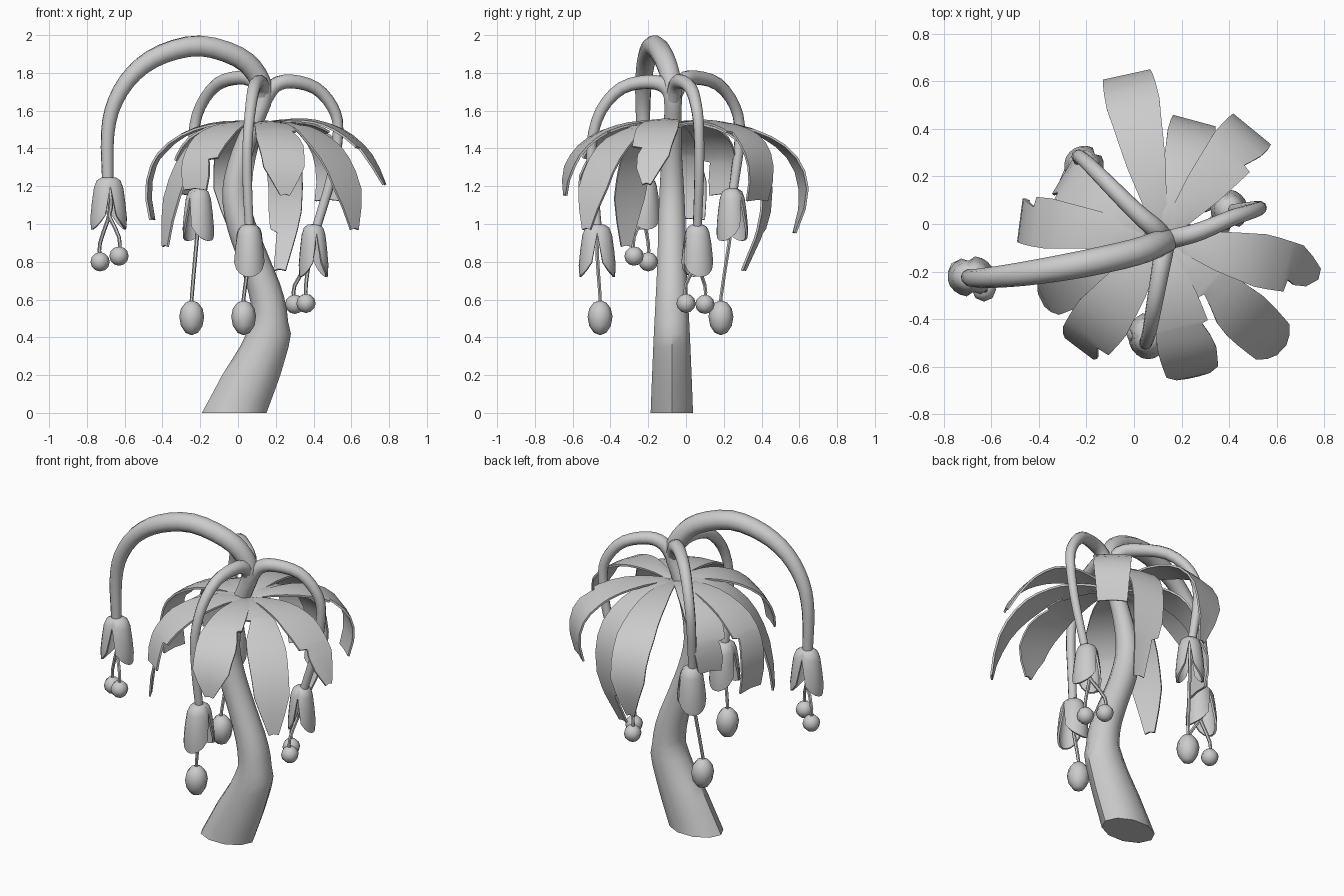
import bpy, bmesh
from math import cos, sin, pi, radians, atan2
from mathutils import Vector

if "Cube" in bpy.data.objects:
    bpy.data.objects.remove(bpy.data.objects["Cube"])


def finish(name, bm, thick=0, angle=40):
    bmesh.ops.remove_doubles(bm, verts=bm.verts, dist=0.0005)
    bmesh.ops.recalc_face_normals(bm, faces=bm.faces)
    if thick:
        bmesh.ops.solidify(bm, geom=bm.faces[:], thickness=thick)
        bmesh.ops.recalc_face_normals(bm, faces=bm.faces)
    me = bpy.data.meshes.new(name)
    bm.to_mesh(me)
    bm.free()
    me.shade_smooth()
    me.set_sharp_from_angle(angle=radians(angle))
    ob = bpy.data.objects.new(name, me)
    bpy.context.collection.objects.link(ob)
    return ob


def interp(table, t):
    for (t0, a), (t1, b) in zip(table, table[1:]):
        if t <= t1:
            return a + (b - a) * (t - t0) / (t1 - t0)
    return table[-1][1]


def spline(pts, steps):
    """Catmull-Rom through (x, y, z, radius) points."""
    p = [Vector(q) for q in pts]
    p = [2 * p[0] - p[1]] + p + [2 * p[-1] - p[-2]]
    out = []
    for i in range(1, len(p) - 2):
        a, b, c, d = p[i - 1:i + 3]
        for k in range(steps):
            t = k / steps
            out.append(0.5 * (2 * b + (c - a) * t + (2 * a - 5 * b + 4 * c - d) * t * t
                              + (3 * b - a - 3 * c + d) * t ** 3))
    return out + [p[-2]]


def tube(name, pts, sides=10, steps=3, foot=None):
    """Tapered sweep; foot gives (z, x stretch) for level rings near the ground."""
    path = spline(pts, steps)
    bm = bmesh.new()
    rings, u = [], Vector((1, 0, 0))
    for i, q in enumerate(path):
        c = q.to_3d()
        tan = (path[min(i + 1, len(path) - 1)].to_3d() - path[max(i - 1, 0)].to_3d()).normalized()
        level = foot and c.z < foot[-1][0]
        if level:
            tan = Vector((0, 0, 1))
        u = (u - tan * u.dot(tan)).normalized()
        v = tan.cross(u)
        ring = []
        for k in range(sides):
            a = 2 * pi * k / sides
            co = c + (u * cos(a) + v * sin(a)) * q[3]
            if level:
                co.x = c.x + (co.x - c.x) * interp(foot, c.z)
            ring.append(bm.verts.new(co))
        rings.append(ring)
    for r0, r1 in zip(rings, rings[1:]):
        for k in range(sides):
            bm.faces.new((r0[k], r0[(k + 1) % sides], r1[(k + 1) % sides], r1[k]))
    bm.faces.new(rings[0][::-1])
    bm.faces.new(rings[-1])
    return finish(name, bm)


def leaf(name, tip, frac, z2, hw, tipw, notches):
    """Drooping blade along a cubic; notches are (t, side, depth) tears in its edge."""
    root, tip = Vector((0.12, -0.06, 1.52)), Vector(tip)
    flat = Vector((tip.x - root.x, tip.y - root.y, 0))
    side = Vector((-flat.y, flat.x, 0)).normalized()
    p1 = root + flat * 0.35
    p1.z = 1.585
    p2 = root + flat * frac
    p2.z = z2
    ts = [i / 12 for i in range(13)]
    for t0, _, _ in notches:
        ts += [t0 - 0.012, t0]
    shape = [(0, 0.2), (0.15, 0.4), (0.35, 0.75), (0.6, 1), (0.85, 0.88), (1, tipw)]
    bm = bmesh.new()
    rows = []
    for t in sorted(ts):
        s = 1 - t
        c = root * s ** 3 + p1 * 3 * s * s * t + p2 * 3 * s * t * t + tip * t ** 3
        row = []
        for sd in (-1, 0, 1):
            w = interp(shape, t) * hw
            for t0, ns, depth in notches:
                if ns == sd and t0 <= t < t0 + 0.15:
                    w *= 1 - depth * (1 - (t - t0) / 0.15)
            row.append(bm.verts.new(c + side * sd * w + Vector((0, 0, 0.008 * (1 - abs(sd))))))
        rows.append(row)
    for a, b in zip(rows, rows[1:]):
        for k in (0, 1):
            bm.faces.new((a[k], a[k + 1], b[k + 1], b[k]))
    finish(name, bm, 0.012)


def flower(name, top, ang, flare):
    """Bell split into two opposite petals lying along the vine direction."""
    prof = [(0, 0.0), (0.004, 0.04), (0.02, 0.064), (0.06, 0.079), (0.14, 0.09), (0.22, 0.098), (0.28, 0.094)]
    bm = bmesh.new()
    for half in (0, pi):
        grid = []
        for j in range(11):
            phi = -pi / 2 + pi * j / 10
            end = 0.05 + 0.23 * max(cos(phi), 0) ** 0.35
            col = []
            for d, _ in prof:
                d = d / 0.28 * end
                r = interp(prof, d)
                lx, ly = r * cos(phi + half) * flare, r * sin(phi + half) * 0.88
                col.append(bm.verts.new((top[0] + lx * cos(ang) - ly * sin(ang),
                                         top[1] + lx * sin(ang) + ly * cos(ang), top[2] - d)))
            grid.append(col)
        for a, b in zip(grid, grid[1:]):
            for k in range(len(prof) - 1):
                bm.faces.new((a[k], b[k], b[k + 1], a[k + 1]))
    finish(name, bm, 0.012)


def fruit(name, pos, r, long):
    bm = bmesh.new()
    bmesh.ops.create_uvsphere(bm, u_segments=8, v_segments=6, radius=r)
    for v in bm.verts:
        if long:
            v.co.z *= 1.5 if v.co.z < 0 else 1.3
        v.co += Vector(pos)
    finish(name, bm, angle=80)


# Trunk running on into the tallest arching vine
tube("trunk", [(-.02, -.075, 0, .118), (.07, -.075, .2, .11), (.162, -.075, .42, .1),
               (.155, -.075, .6, .09), (.088, -.075, .8, .08), (.015, -.075, 1.0, .076),
               (-.015, -.075, 1.18, .068), (.02, -.075, 1.37, .056), (.09, -.07, 1.55, .048),
               (.135, -.07, 1.68, .05), (.1, -.085, 1.79, .055), (0, -.12, 1.885, .057),
               (-.2, -.165, 1.943, .057), (-.4, -.2, 1.9, .053), (-.55, -.22, 1.8, .047),
               (-.65, -.228, 1.65, .041), (-.69, -.225, 1.48, .036), (-.69, -.22, 1.23, .03)],
     foot=[(0, 1.45), (.2, 1.4), (.45, 1.15)])

# Smaller vines
tube("front_vine", [(.13, -.07, 1.66, .04), (.125, -.11, 1.73, .042), (.11, -.2, 1.752, .038),
                    (.085, -.34, 1.72, .034), (.065, -.45, 1.6, .03), (.05, -.5, 1.42, .027),
                    (.05, -.49, 1.2, .026), (.06, -.47, .98, .024)])
tube("back_vine", [(.135, -.07, 1.66, .04), (.09, -.02, 1.755, .042), (.01, .05, 1.775, .038),
                   (-.11, .17, 1.74, .034), (-.2, .26, 1.62, .03), (-.235, .285, 1.46, .028),
                   (-.22, .25, 1.18, .024)])
tube("right_vine", [(.13, -.07, 1.64, .04), (.19, -.055, 1.73, .04), (.28, -.03, 1.755, .038),
                    (.41, .025, 1.72, .034), (.5, .055, 1.62, .031), (.53, .068, 1.5, .028),
                    (.5, .07, 1.27, .026), (.415, .06, .98, .024)])

# Flowers with hanging fruit: bell top, petal direction, flare, fruit positions
blooms = [("left", (-.685, -.22, 1.25), .15, 1, [(-.73, -.2, .8), (-.63, -.275, .83)], False),
          ("front", (.06, -.47, 1.0), pi / 2, 1, [(.03, -.455, .51)], True),
          ("back", (-.21, .245, 1.19), atan2(.35, -.37), .85, [(-.245, .185, .51)], True),
          ("right", (.4, .06, 1.0), .25, .8, [(.3, .1, .575), (.36, 0, .58)], False)]
for name, top, ang, flare, fruits, long in blooms:
    flower(name + "_flower", top, ang, flare)
    for i, f in enumerate(fruits):
        other = fruits[1 - i] if len(fruits) > 1 else top
        mid = [top[k] * .8 + other[k] * .2 for k in (0, 1)]
        tube(f"{name}_fruit_stalk_{i}", [(*top[:2], top[2] - .02, .011), (*mid, top[2] - .17, .011),
                                         (f[0], f[1], f[2] + .1, .01), (*f, .01)], sides=6)
        fruit(f"{name}_fruit_{i}", f, .066 if long else .051, long)

# Leaves: tip, outer handle reach and height, half width, tip width, edge tears
leaves = [((-.02, .58, .95), 1.36, 1.5, .115, .2, []),
          ((.22, .31, .75), 2.05, 1.48, .1, .35, [(.9, 1, .5)]),
          ((.48, .38, 1.12), 1.27, 1.55, .115, .75, [(.55, -1, .35)]),
          ((.78, -.21, 1.21), .75, 1.58, .115, .2, [(.78, -1, .5)]),
          ((.62, -.53, .97), .93, 1.47, .115, .25, [(.35, -1, .4)]),
          ((.25, -.645, 1.15), 1.03, 1.5, .125, .2, [(.5, 1, .25)]),
          ((-.23, -.525, 1.18), .97, 1.5, .125, .6, [(.8, 1, .5)]),
          ((-.39, -.32, .88), .95, 1.47, .1, .3, []),
          ((-.46, .015, 1.02), 1.22, 1.5, .108, .8, [(.7, -1, .4)]),
          ((-.3, .19, 1.15), 1.12, 1.5, .11, .65, [(.8, 1, .4)])]
for i, row in enumerate(leaves):
    leaf(f"leaf_{i}", *row)
